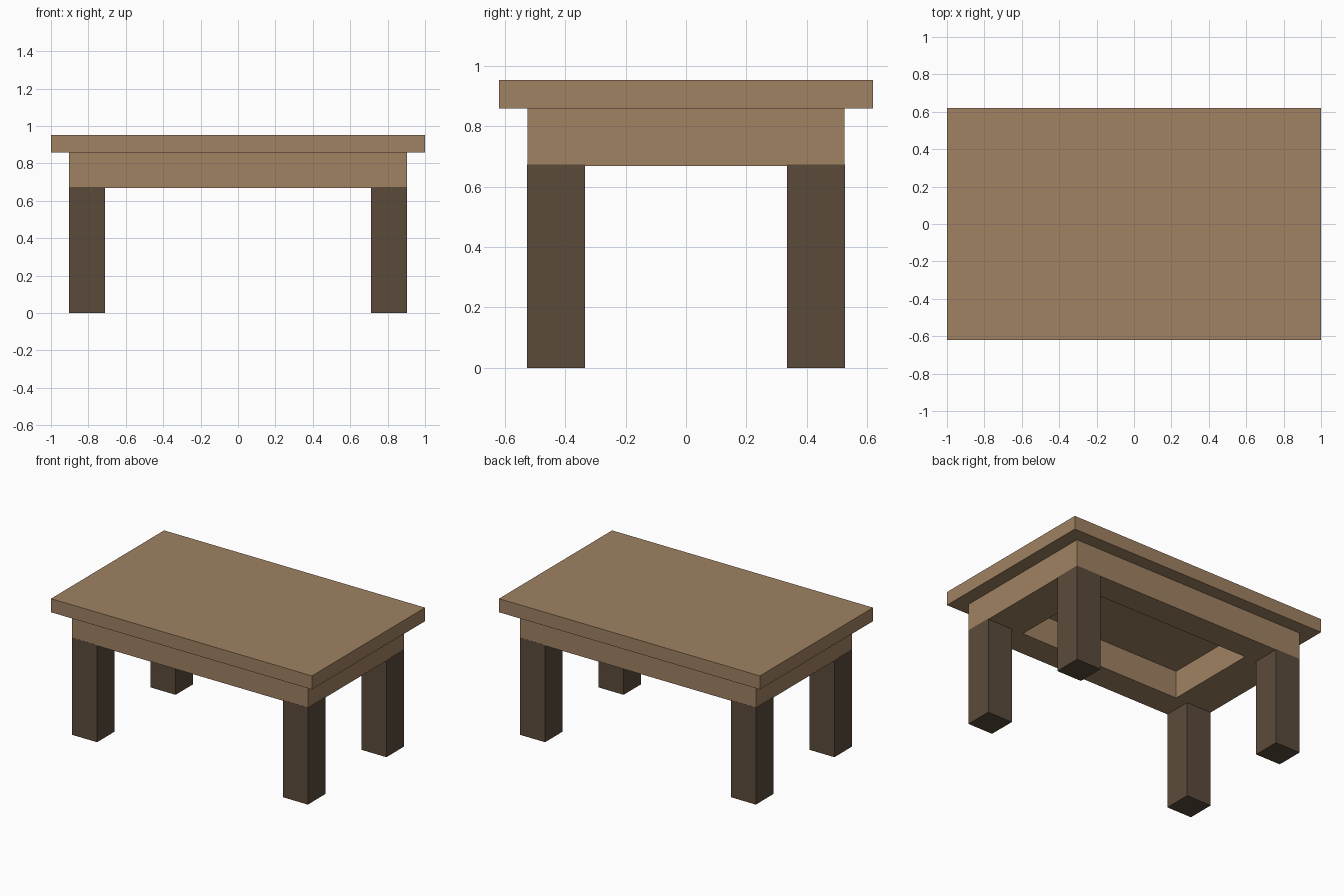
import bpy
import bmesh

cube = bpy.data.objects.get("Cube")
if cube:
    bpy.data.objects.remove(cube, do_unlink=True)


def material(name, rgb):
    mat = bpy.data.materials.new(name)
    mat.use_nodes = True
    color = (*rgb, 1.0)
    mat.diffuse_color = color
    mat.node_tree.nodes["Principled BSDF"].inputs["Base Color"].default_value = color
    return mat


def add_object(name, bm, mat):
    bmesh.ops.recalc_face_normals(bm, faces=bm.faces)
    mesh = bpy.data.meshes.new(name)
    bm.to_mesh(mesh)
    bm.free()
    mesh.materials.append(mat)
    obj = bpy.data.objects.new(name, mesh)
    bpy.context.collection.objects.link(obj)
    return obj


def box(name, low, high, mat):
    bm = bmesh.new()
    bmesh.ops.create_cube(bm, size=1)
    for v in bm.verts:
        v.co = [(a + b) / 2 + c * (b - a) for a, b, c in zip(low, high, v.co)]
    return add_object(name, bm, mat)


def frame(name, outer, inner, z0, z1, mat):
    """Rectangular ring, open in the middle."""
    corners = [(-1, -1), (1, -1), (1, 1), (-1, 1)]
    bm = bmesh.new()
    loops = [[bm.verts.new((sx * hx, sy * hy, z)) for sx, sy in corners]
             for (hx, hy), z in ((outer, z0), (outer, z1), (inner, z1), (inner, z0))]
    for k in range(4):
        a, b = loops[k], loops[(k + 1) % 4]
        for i in range(4):
            j = (i + 1) % 4
            bm.faces.new((a[i], a[j], b[j], b[i]))
    return add_object(name, bm, mat)


light_wood = material("light wood", (0.352, 0.223, 0.125))
dark_wood = material("dark wood", (0.105, 0.070, 0.043))

TOP, UNDERSIDE, APRON_BOTTOM = 0.953, 0.859, 0.668
HALF_X, HALF_Y = 0.903, 0.525
LEG = 0.191

# Tabletop slab
box("tabletop", (-1, -0.619, UNDERSIDE), (1, 0.619, TOP), light_wood)

# Apron frame under the tabletop
frame("apron", (HALF_X, HALF_Y), (0.622, HALF_Y - LEG),
      APRON_BOTTOM, UNDERSIDE, light_wood)

# Four square legs, lapping very slightly over the apron
lap = 0.0006
for sx, side in ((-1, "right"), (1, "left")):
    for sy, end in ((-1, "front"), (1, "back")):
        xs = sorted((sx * (HALF_X - LEG), sx * (HALF_X + lap)))
        ys = sorted((sy * (HALF_Y - LEG), sy * (HALF_Y + lap)))
        box(f"{end}_{side}_leg", (xs[0], ys[0], 0),
            (xs[1], ys[1], APRON_BOTTOM + 0.005), dark_wood)
